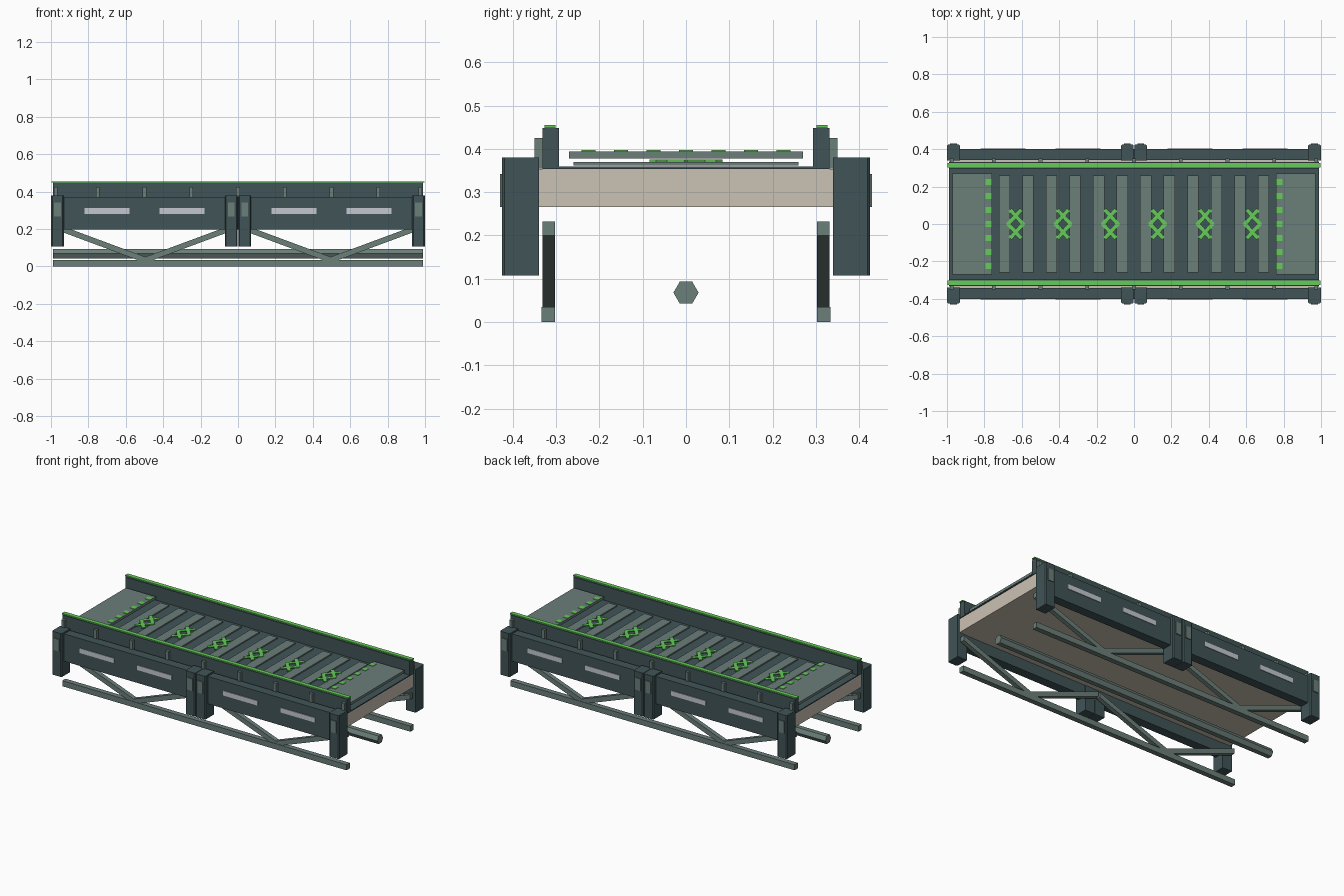
import bpy, bmesh, math
from mathutils import Matrix, Vector

if "Cube" in bpy.data.objects:
    bpy.data.objects.remove(bpy.data.objects["Cube"])


def material(name, hex_code):
    rgb = [int(hex_code[i:i + 2], 16) / 255 for i in (0, 2, 4)]
    lin = [c / 12.92 if c <= 0.04045 else ((c + 0.055) / 1.055) ** 2.4 for c in rgb]
    m = bpy.data.materials.new(name)
    m.diffuse_color = (*lin, 1)
    m.use_nodes = True
    m.node_tree.nodes["Principled BSDF"].inputs["Base Color"].default_value = m.diffuse_color
    return m


DARK = material("dark slate", "415457")
MID = material("grey green", "6B7E79")
BEIGE = material("beige", "CBC2B3")
GREEN = material("bright green", "66CB5A")
PALE = material("pale grey", "C4C9D0")


def finish(name, bm, mat):
    bmesh.ops.recalc_face_normals(bm, faces=bm.faces)
    me = bpy.data.meshes.new(name)
    bm.to_mesh(me)
    bm.free()
    me.materials.append(mat)
    ob = bpy.data.objects.new(name, me)
    bpy.context.collection.objects.link(ob)
    return ob


def add_box(bm, lo, hi):
    lo, hi = Vector(lo), Vector(hi)
    m = Matrix.Translation((lo + hi) / 2) @ Matrix.Diagonal((*(hi - lo), 1))
    return bmesh.ops.create_cube(bm, size=1, matrix=m)["verts"]


def boxes(name, mat, items):
    """One object made of boxes given as (low corner, high corner)."""
    bm = bmesh.new()
    for lo, hi in items:
        add_box(bm, lo, hi)
    return finish(name, bm, mat)


def both_sides(name, mat, items):
    """Boxes on the +y side, repeated on the -y side."""
    flipped = [((a[0], -b[1], a[2]), (b[0], -a[1], b[2])) for a, b in items]
    return boxes(name, mat, items + flipped)


# deck slab and its dark top sheet
boxes("deck_slab", BEIGE, [((-.985, -.348, .266), (.985, .348, .353))])
boxes("deck_sheet", DARK, [((-.99, -.3, .353), (.99, .3, .359))])

# raised floor strips and end plates
strips = [-.693 + .126 * i for i in range(12)]
boxes("floor_strips", MID, [((x - .03, -.26, .362), (x + .03, .26, .37)) for x in strips])
boxes("end_plates", MID, [((s * .865 - .105, -.27, .378), (s * .865 + .105, .27, .394))
                          for s in (-1, 1)])

# green dashes along the inner edge of the end plates
boxes("warning_dashes", GREEN, [((s * .777 - .017, y * .075 - .016, .394),
                                 (s * .777 + .017, y * .075 + .016, .397))
                                for s in (-1, 1) for y in range(-3, 4)])

# crossed chevron floor markings
bm = bmesh.new()
for i in range(6):
    for sx in (-1, 1):
        for sy in (-1, 1):
            a, b = Vector((sx * .043, -sy * .004)), Vector((-sx * .03, sy * .077))
            d, mid = b - a, (a + b) / 2
            m = (Matrix.Translation((-.633 + .2532 * i + mid.x, mid.y, .3725))
                 @ Matrix.Rotation(math.atan2(d.y, d.x), 4, 'Z')
                 @ Matrix.Diagonal((d.length, .022, .005, 1)))
            bmesh.ops.create_cube(bm, size=1, matrix=m)
finish("chevron_markings", bm, GREEN)

# side rails with green cap and small outer posts
both_sides("side_rails", DARK, [((-.99, .293, .353), (.99, .332, .448))])
both_sides("rail_caps", GREEN, [((-.997, .301, .448), (.997, .327, .455))])
post_x = [-.975, -.75, -.5, -.25, 0, .25, .5, .75, .975]
both_sides("rail_posts", MID, [((x - .01, .332, .355), (x + .01, .35, .425)) for x in post_x])

# outer girders with pale light panels
both_sides("side_girders", DARK, [((-.99, .342, .198), (.99, .4, .37))])
both_sides("light_panels", PALE, [((x - .12, .399, .281), (x + .12, .404, .311))
                                  for x in (-.7, -.3, .3, .7)])

# pillars at the ends and in a pair at the middle, with inset plates
pillar_x = (-.965, -.0355, .0355, .965)
bm = bmesh.new()
for x in pillar_x:
    for s in (-1, 1):
        vs = add_box(bm, (x - .034, s * .3825 - .0425, .107), (x + .034, s * .3825 + .0425, .38))
        edges = {e for v in vs for e in v.link_edges
                 if abs(e.verts[0].co.z - e.verts[1].co.z) > .1 and abs(e.verts[0].co.y) > .4}
        bmesh.ops.bevel(bm, geom=list(edges), offset=.006, segments=1, affect='EDGES')
finish("pillars", bm, DARK)
both_sides("pillar_plates", MID, [((x - .018, .424, .266), (x + .018, .43, .342))
                                  for x in pillar_x])

# lower truss: bottom chords and V-shaped diagonals
both_sides("bottom_chords", MID, [((-.99, .302, 0), (.99, .334, .035))])
bm = bmesh.new()
for side in (-1, 1):
    for cx in (-.495, .495):
        for s in (-1, 1):
            low, high = (cx - s * .012, .03), (cx + s * .49, .216)
            vs = []
            for y in (side * .317 - .014, side * .317 + .014):
                vs.append([bm.verts.new((p[0], y, p[1] + dz))
                           for p, dz in ((low, -.016), (high, -.016), (high, .016), (low, .016))])
            bm.faces.new(vs[0])
            bm.faces.new(vs[1])
            for k in range(4):
                n = (k + 1) % 4
                bm.faces.new((vs[0][k], vs[0][n], vs[1][n], vs[1][k]))
finish("truss_diagonals", bm, MID)

# six-sided central pipe under the deck, flat side up
bm = bmesh.new()
ring = [(.029 * math.cos(k * math.pi / 3), .068 + .029 * math.sin(k * math.pi / 3))
        for k in range(6)]
ends = [[bm.verts.new((x, y, z)) for y, z in ring] for x in (-.99, .99)]
bm.faces.new(ends[0])
bm.faces.new(ends[1])
for k in range(6):
    n = (k + 1) % 6
    bm.faces.new((ends[0][k], ends[0][n], ends[1][n], ends[1][k]))
finish("central_pipe", bm, MID)
